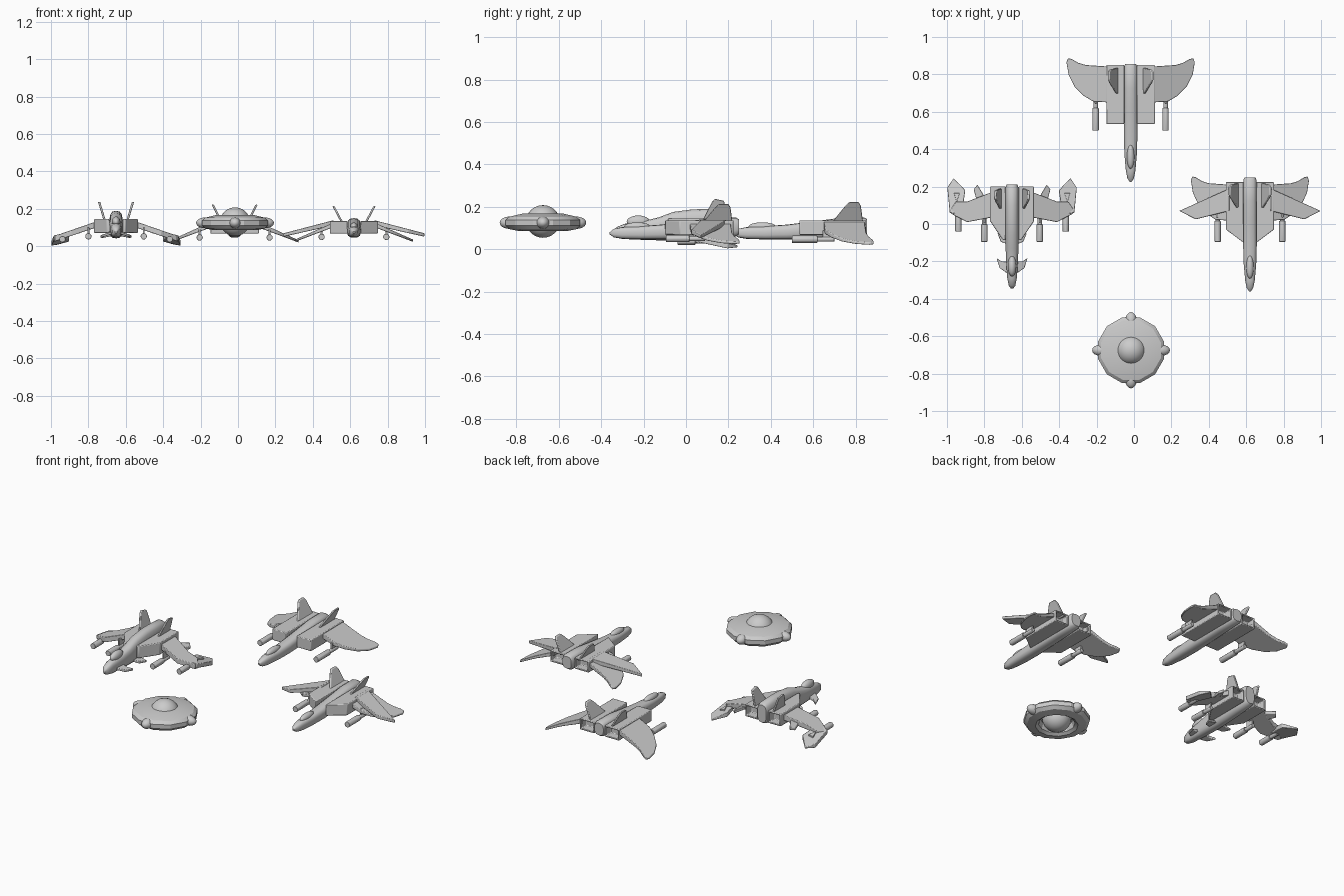
import bpy, bmesh, math
from mathutils import Vector, Matrix

if "Cube" in bpy.data.objects:
    bpy.data.objects.remove(bpy.data.objects["Cube"])


def finish(bm, name, smooth=None, bevel=0):
    bmesh.ops.recalc_face_normals(bm, faces=bm.faces)
    me = bpy.data.meshes.new(name)
    bm.to_mesh(me)
    bm.free()
    ob = bpy.data.objects.new(name, me)
    bpy.context.collection.objects.link(ob)
    if bevel:
        m = ob.modifiers.new("bevel", "BEVEL")
        m.width, m.segments, m.limit_method = bevel, 2, "ANGLE"
    if smooth:
        bpy.ops.object.select_all(action="DESELECT")
        ob.select_set(True)
        bpy.context.view_layer.objects.active = ob
        bpy.ops.object.shade_smooth_by_angle(angle=math.radians(smooth))
    return ob


def prism(bm, bottom, top):
    a = [bm.verts.new(p) for p in bottom]
    b = [bm.verts.new(p) for p in top]
    n = len(a)
    bm.faces.new(a)
    bm.faces.new(b)
    for i in range(n):
        bm.faces.new((a[i], a[(i + 1) % n], b[(i + 1) % n], b[i]))


def plates(name, cx, pts, z, t, bevel=0.003):
    """Mirrored pair of thin plates: pts are (offset, y), z and t functions of both."""
    bm = bmesh.new()
    for s in (1, -1):
        lo = [(cx + s * x, y, z(x, y) - t(x, y) / 2) for x, y in pts]
        hi = [(cx + s * x, y, z(x, y) + t(x, y) / 2) for x, y in pts]
        prism(bm, lo, hi)
    return finish(bm, name, 30, bevel)


def slope(x0, z0, x1, z1):
    return lambda x, y: z0 + (z1 - z0) * (x - x0) / (x1 - x0)


def loft(name, cx, stations, n=14):
    """Rounded-box fuselage through (y, half width, z bottom, z top)."""
    bm = bmesh.new()
    rings = []
    for y, w, zb, zt in stations:
        ring = []
        for i in range(n):
            a = 2 * math.pi * (i + 0.5) / n
            c, s = math.cos(a), math.sin(a)
            px = math.copysign(abs(c) ** 0.7, c) * w
            pz = (zb + zt) / 2 + math.copysign(abs(s) ** 0.7, s) * (zt - zb) / 2
            ring.append(bm.verts.new((cx + px, y, pz)))
        rings.append(ring)
    for a, b in zip(rings, rings[1:]):
        for i in range(n):
            bm.faces.new((a[i], a[(i + 1) % n], b[(i + 1) % n], b[i]))
    bm.faces.new(rings[0])
    bm.faces.new(rings[-1])
    return finish(bm, name, 45)


def ellipsoid(name, loc, size, seg=20):
    bm = bmesh.new()
    bmesh.ops.create_uvsphere(bm, u_segments=seg, v_segments=12, radius=1,
                              matrix=Matrix.Translation(loc) @ Matrix.Diagonal((*size, 1)))
    return finish(bm, name, 60)


def nacelles(name, cx, pts, zb, zt):
    """Mirrored engine boxes with a recessed exhaust at the rear."""
    bm = bmesh.new()
    for s in (1, -1):
        prism(bm, [(cx + s * x, y, zb) for x, y in pts], [(cx + s * x, y, zt) for x, y in pts])
    bmesh.ops.recalc_face_normals(bm, faces=bm.faces)
    rear = [f for f in bm.faces if f.normal.y > 0.9]
    bmesh.ops.inset_individual(bm, faces=rear, thickness=0.012)
    ext = bmesh.ops.extrude_discrete_faces(bm, faces=rear)["faces"]
    for f in ext:
        bmesh.ops.translate(bm, verts=f.verts, vec=(0, -0.05, 0))
    return finish(bm, name, 30, 0.005)


def fins(name, cx, pts, x0, z0, x1, z1, t=0.012):
    """Mirrored tail fins leaning outward: pts are (y, z)."""
    bm = bmesh.new()
    for s in (1, -1):
        def row(d):
            return [(cx + s * (x0 + (x1 - x0) * (z - z0) / (z1 - z0) + d), y, z) for y, z in pts]
        prism(bm, row(-t / 2), row(t / 2))
    return finish(bm, name, 30, 0.003)


def guns(name, cx, off, y0, y1, z, wing_z):
    """Mirrored guns: thick front barrel, thin rear barrel and a pylon to the wing."""
    bm = bmesh.new()
    ym = y0 + (y1 - y0) * 0.6
    for s in (1, -1):
        for a, b, r in ((y0, ym, 0.017), (ym, y1, 0.012)):
            bmesh.ops.create_cone(bm, cap_ends=True, segments=12, radius1=r, radius2=r, depth=b - a,
                                  matrix=Matrix.Translation((cx + s * off, (a + b) / 2, z))
                                  @ Matrix.Rotation(math.pi / 2, 4, "X"))
        bmesh.ops.create_cube(bm, size=1, matrix=Matrix.Translation((cx + s * off, y1 - 0.03, (z + wing_z) / 2))
                              @ Matrix.Diagonal((0.01, 0.05, wing_z - z, 1)))
    return finish(bm, name, 40, 0.002)


def slim_body(name, cx, y0, k):
    st = [(0, .005, .07, .08), (.02, .018, .056, .096), (.06, .026, .049, .104), (.15, .034, .046, .109),
          (.25, .037, .046, .116), (.4, .037, .05, .134), (.5, .037, .054, .148), (.615, .036, .06, .15),
          (.63, .03, .07, .142)]
    loft(name, cx, [(y0 + y * k, w, a, b) for y, w, a, b in st])


curved = [(.12, .65), (.2, .655), (.25, .685), (.3, .735), (.332, .80), (.343, .865), (.335, .886),
          (.315, .882), (.28, .862), (.24, .85), (.12, .842)]
tail = [(.695, .135), (.752, .205), (.77, .222), (.815, .222), (.825, .205), (.835, .13)]

# Rear jet: slim body, boxy engines, curved wings
cx = -.018
slim_body("rear_jet_body", cx, .225, 1)
ellipsoid("rear_jet_canopy", (cx, .36, .106), (.02, .065, .021))
nacelles("rear_jet_engines", cx, [(.034, .85), (.13, .85), (.13, .535), (.034, .535)], .068, .136)
plates("rear_jet_wings", cx, curved, slope(.12, .118, .343, .026), slope(.12, .03, .343, .012))
fins("rear_jet_tail_fins", cx, tail, .07, .13, .117, .222)
guns("rear_jet_guns", cx, .187, .5, .7, .047, .09)

# Right jet: curved wings with straight wings above
cx = .62
slim_body("right_jet_body", cx, -.36, .967)
ellipsoid("right_jet_canopy", (cx, -.23, .106), (.02, .062, .021))
nacelles("right_jet_engines", cx, [(.034, .225), (.128, .225), (.128, -.03), (.034, -.10)], .068, .136)
plates("right_jet_rear_wings", cx, [(x * .92, y - .632) for x, y in curved],
       slope(.12, .11, .315, .03), slope(.12, .024, .315, .012))
plates("right_jet_straight_wings", cx, [(.11, .19), (.378, .07), (.29, .025), (.11, .07)],
       slope(.11, .125, .378, .06), slope(.11, .028, .378, .018))
fins("right_jet_tail_fins", cx, [(y - .615, z - .008) for y, z in tail], .065, .13, .11, .215)
guns("right_jet_guns", cx, .173, -.095, .09, .05, .1)

# Left jet: humped body, jointed wings with claw tips, canards
cx = -.652
loft("left_jet_body", cx, [(-.345, .006, .07, .085), (-.33, .018, .056, .103), (-.29, .026, .048, .12),
                           (-.2, .032, .044, .133), (-.13, .035, .042, .15), (-.06, .036, .042, .176),
                           (.03, .036, .045, .188), (.1, .036, .05, .19), (.195, .035, .06, .185),
                           (.21, .03, .07, .175)])
ellipsoid("left_jet_canopy", (cx, -.225, .13), (.023, .055, .029))
nacelles("left_jet_engines", cx, [(.034, .2), (.118, .2), (.118, .016), (.05, -.085), (.034, -.085)], .072, .145)
plates("left_jet_wings", cx, [(.11, .17), (.24, .12), (.3, .12), (.33, .075), (.325, .055), (.24, .01), (.11, .035)],
       slope(.11, .115, .33, .04), slope(.11, .032, .33, .03))


def claw_z(x, y):
    return .052 - .2 * (x - .28) - .2 * (y - .08)


plates("left_jet_wing_tips", cx, [(.312, .245), (.346, .195), (.333, .06), (.27, .05), (.26, .11), (.25, .18)],
       claw_z, lambda x, y: .008 if y > .24 else .026)
plates("left_jet_tip_blocks", cx, [(.28, .165), (.31, .165), (.297, .115)],
       lambda x, y: claw_z(x, y) + .014, lambda x, y: .014, .002)
plates("left_jet_rear_spikes", cx, [(.185, .21), (.205, .185), (.185, .11), (.14, .11), (.155, .16)],
       slope(.14, .1, .205, .075), lambda x, y: .018)
plates("left_jet_canards", cx, [(.02, -.2), (.055, -.2), (.083, -.182), (.066, -.235), (.02, -.268)],
       slope(.02, .072, .083, .052), lambda x, y: .014)
plates("left_jet_belly_canards", cx, [(.02, -.05), (.078, -.05), (.06, -.095), (.02, -.11)],
       slope(.02, .062, .078, .05), lambda x, y: .014)
fins("left_jet_tail_fins", cx, [(.08, .14), (.122, .222), (.136, .238), (.18, .228), (.19, .135)],
     .06, .135, .09, .235)
guns("left_jet_inner_guns", cx, .148, -.095, .06, .053, .1)
guns("left_jet_outer_guns", cx, .287, -.04, .1, .038, .058)

# Saucer: twelve-sided hull with hollow underside
cx, cy = -.016, -.675
profile = [(0, .168), (.1, .168), (.165, .153), (.182, .137), (.182, .112), (.165, .095), (.118, .086),
           (.1, .098), (.09, .13), (0, .13)]
bm = bmesh.new()
vs = [bm.verts.new((cx + r, cy, z)) for r, z in profile]
es = [bm.edges.new(p) for p in zip(vs, vs[1:])]
bmesh.ops.spin(bm, geom=vs + es, cent=(cx, cy, 0), axis=(0, 0, 1), angle=2 * math.pi, steps=12)
bmesh.ops.remove_doubles(bm, verts=bm.verts, dist=1e-4)
bmesh.ops.rotate(bm, verts=bm.verts, cent=(cx, cy, 0), matrix=Matrix.Rotation(math.radians(15), 3, "Z"))
finish(bm, "saucer_hull", 25)
ellipsoid("saucer_core", (cx, cy, .131), (.08, .08, .077), 28)
for i in range(4):
    d = Vector((math.cos(i * math.pi / 2), math.sin(i * math.pi / 2), 0))
    size = (.05, .031, .029) if i % 2 == 0 else (.031, .046, .029)
    ellipsoid("saucer_pod", Vector((cx, cy, .125)) + d * .158, size, 16)
